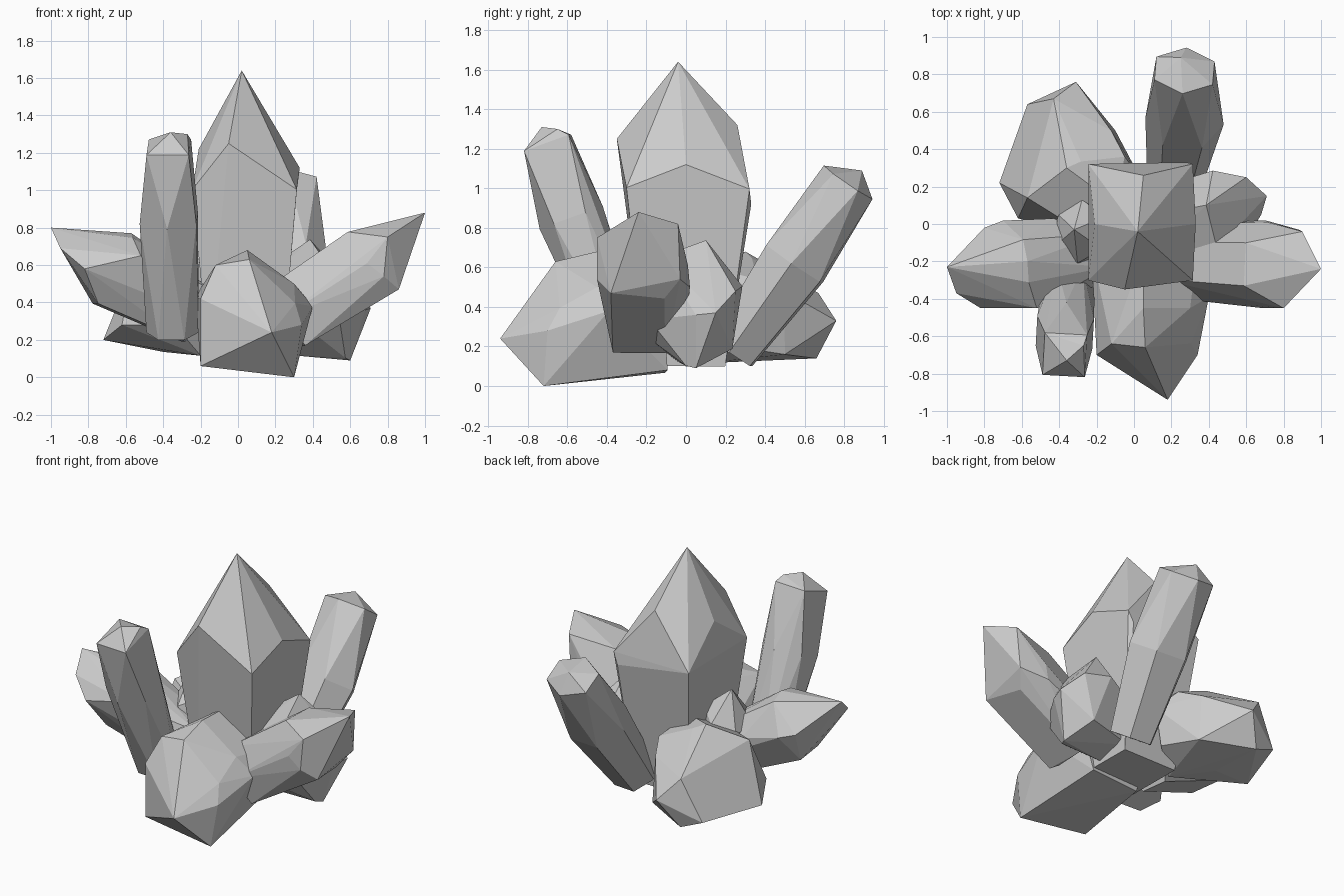
import bpy, bmesh
from math import cos, sin, radians
from mathutils import Vector


def crystal(name, rings, tips):
    """Faceted crystal: rings are (centre, half width, half height, sides, twist) along a leaning axis,
    tips are the points and chipped corners at its end."""
    axis = (Vector(rings[-1][0]) - Vector(rings[0][0])).normalized()
    u = Vector((0, 0, 1)).cross(axis)
    u = u.normalized() if u.length > 0.05 else Vector((1, 0, 0))
    v = axis.cross(u)
    bm = bmesh.new()
    for centre, a, b, sides, twist in rings:
        for i in range(sides):
            t = radians(twist + 360 * i / sides)
            bm.verts.new(Vector(centre) + u * a * cos(t) + v * b * sin(t))
    for tip in tips:
        bm.verts.new(tip)
    bmesh.ops.convex_hull(bm, input=bm.verts[:])
    bmesh.ops.delete(bm, geom=[p for p in bm.verts if not p.link_faces], context='VERTS')
    bmesh.ops.dissolve_limit(bm, angle_limit=radians(4), verts=bm.verts[:], edges=bm.edges[:])
    bmesh.ops.recalc_face_normals(bm, faces=bm.faces[:])
    mesh = bpy.data.meshes.new(name)
    bm.to_mesh(mesh)
    bm.free()
    obj = bpy.data.objects.new(name, mesh)
    bpy.context.collection.objects.link(obj)


# Tall central crystal
crystal("main_crystal", [
    ((0.04, 0.00, 0.10), 0.28, 0.28, 4, 45),
    ((0.035, 0.01, 1.00), 0.395, 0.44, 4, 45)],
    [(0.02, -0.04, 1.64), (0.33, 0.00, 1.12), (-0.21, 0.00, 1.22),
     (-0.05, -0.35, 1.25), (0.05, 0.26, 1.32), (0.28, 0.33, 0.92)])

# Large low crystal pointing forward
crystal("front_crystal", [
    ((0.06, -0.12, 0.34), 0.30, 0.33, 5, 20),
    ((0.08, -0.64, 0.30), 0.24, 0.28, 5, 20)],
    [(0.18, -0.94, 0.24), (-0.20, -0.70, 0.06), (0.30, -0.72, 0.00), (0.34, -0.70, 0.28),
     (0.06, -0.66, 0.63), (-0.12, -0.64, 0.60), (-0.20, -0.70, 0.42),
     (0.40, -0.39, 0.38), (0.30, -0.45, 0.50), (0.05, -0.45, 0.68)])

# Slim upright crystal at front left
crystal("front_left_crystal", [
    ((-0.35, -0.34, 0.24), 0.14, 0.14, 6, 0),
    ((-0.37, -0.58, 0.85), 0.175, 0.17, 6, 30),
    ((-0.37, -0.70, 1.23), 0.16, 0.17, 4, 45)], [(-0.36, -0.73, 1.31), (-0.27, -0.65, 1.30)])

# Slim leaning crystal at back right
crystal("back_right_crystal", [
    ((0.22, 0.23, 0.17), 0.15, 0.14, 6, 0),
    ((0.27, 0.55, 0.62), 0.21, 0.19, 6, 0),
    ((0.27, 0.82, 1.03), 0.18, 0.15, 6, 30)], [(0.25, 0.89, 1.09)])

# Pair of pointed crystals leaning out to the sides
crystal("left_crystal", [
    ((-0.22, -0.15, 0.33), 0.18, 0.18, 6, 0),
    ((-0.67, -0.21, 0.57), 0.23, 0.23, 6, 0)],
    [(-1.00, -0.23, 0.80), (-0.95, -0.37, 0.69), (-0.82, -0.45, 0.58),
     (-0.52, -0.45, 0.65), (-0.57, -0.20, 0.77), (-0.80, -0.02, 0.60), (-0.43, 0.03, 0.50)])
crystal("right_crystal", [
    ((0.25, -0.20, 0.32), 0.20, 0.21, 6, 0),
    ((0.70, -0.22, 0.61), 0.23, 0.23, 6, 0)],
    [(1.00, -0.24, 0.88), (0.90, -0.04, 0.82), (0.80, -0.45, 0.75), (0.78, -0.45, 0.54),
     (0.86, -0.38, 0.47), (0.88, -0.03, 0.54), (0.36, -0.37, 0.17), (0.70, 0.02, 0.50)])

# Broad low crystal at back left, with a chisel tip
crystal("back_left_crystal", [
    ((-0.15, 0.10, 0.36), 0.25, 0.25, 6, -20),
    ((-0.34, 0.32, 0.39), 0.30, 0.26, 6, -20)],
    [(-0.31, 0.76, 0.33), (-0.43, 0.67, 0.47), (-0.42, 0.66, 0.14), (-0.57, 0.64, 0.20),
     (-0.10, 0.50, 0.16), (-0.72, 0.22, 0.20), (-0.62, 0.03, 0.28), (-0.57, 0.14, 0.57),
     (-0.05, 0.36, 0.54), (-0.36, 0.30, 0.68)])

# Small filler crystals
crystal("small_right_crystal", [
    ((0.15, 0.00, 0.33), 0.20, 0.22, 6, 15),
    ((0.48, 0.05, 0.42), 0.25, 0.34, 6, 15)],
    [(0.71, 0.15, 0.37), (0.60, 0.25, 0.48), (0.68, 0.05, 0.36), (0.60, 0.05, 0.09), (0.35, -0.24, 0.28)])
crystal("small_left_crystal", [
    ((-0.15, -0.05, 0.30), 0.14, 0.14, 6, 0),
    ((-0.29, -0.04, 0.59), 0.17, 0.16, 6, 0)], [(-0.32, -0.03, 0.78)])
